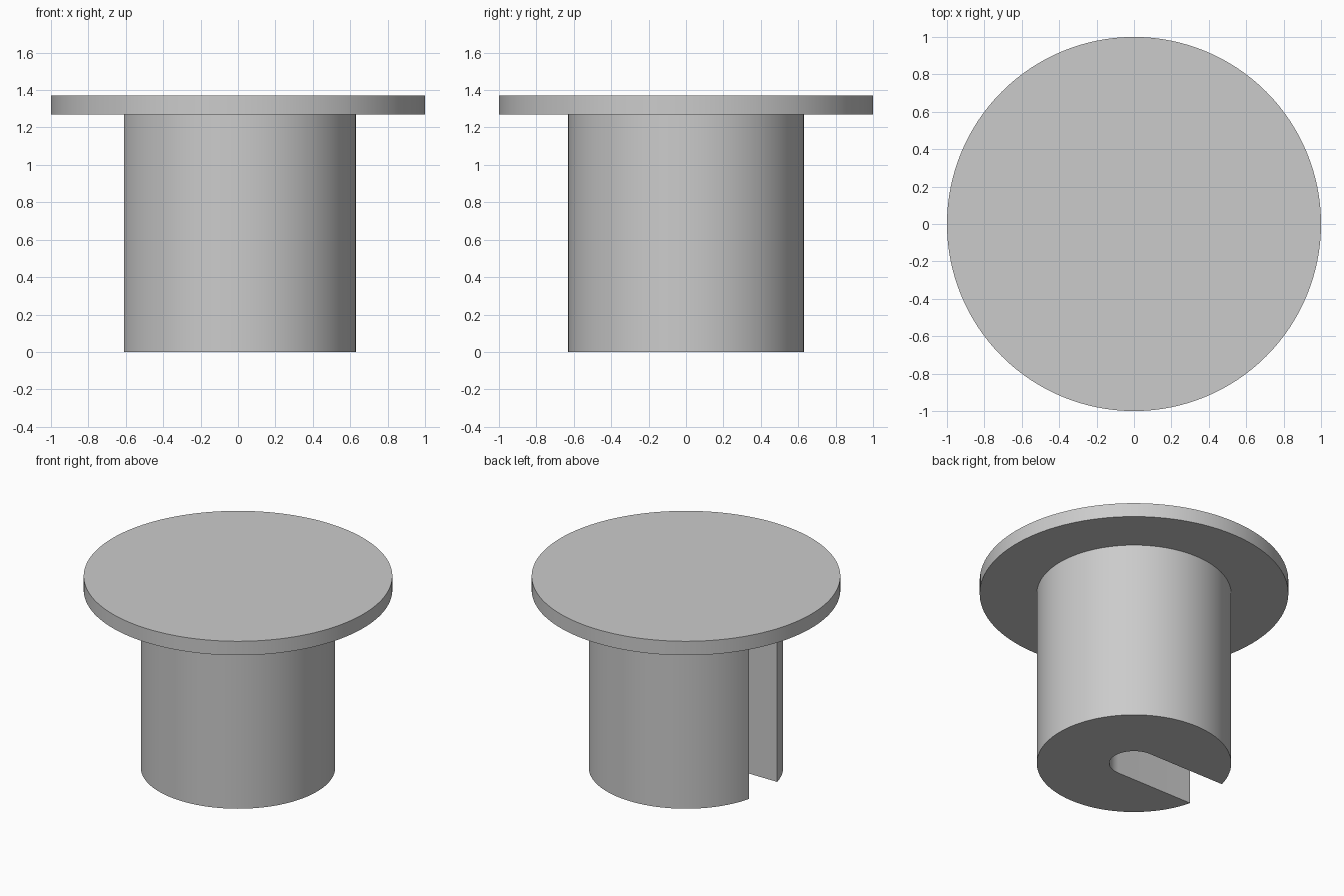
import bpy
import bmesh
from math import asin, cos, pi, radians, sin

default_cube = bpy.data.objects.get("Cube")
if default_cube:
    bpy.data.objects.remove(default_cube, do_unlink=True)

FLANGE_RADIUS, SHAFT_RADIUS, SLOT_RADIUS = 1.0, 0.63, 0.16
SHAFT_TOP, TOTAL_HEIGHT = 1.27, 1.37

grey = bpy.data.materials.new("plain_grey")
grey.use_nodes = True
colour = (0.6, 0.6, 0.6, 1)
grey.diffuse_color = colour
grey.node_tree.nodes["Principled BSDF"].inputs["Base Color"].default_value = colour


def arc(radius, start, end, steps):
    """Points along an arc around the origin, both ends included."""
    angles = [start + (end - start) * i / steps for i in range(steps + 1)]
    return [(radius * cos(a), radius * sin(a)) for a in angles]


def extrude_outline(name, outline, bottom, top):
    """Solid prism from a counter-clockwise outline."""
    bm = bmesh.new()
    base = bm.faces.new([bm.verts.new((x, y, bottom)) for x, y in outline])
    result = bmesh.ops.extrude_face_region(bm, geom=[base], use_keep_orig=True)
    raised = [v for v in result["geom"] if isinstance(v, bmesh.types.BMVert)]
    bmesh.ops.translate(bm, verts=raised, vec=(0, 0, top - bottom))
    bmesh.ops.recalc_face_normals(bm, faces=bm.faces)
    mesh = bpy.data.meshes.new(name)
    bm.to_mesh(mesh)
    bm.free()
    mesh.materials.append(grey)
    obj = bpy.data.objects.new(name, mesh)
    bpy.context.collection.objects.link(obj)
    bpy.ops.object.select_all(action="DESELECT")
    obj.select_set(True)
    bpy.context.view_layer.objects.active = obj
    bpy.ops.object.shade_smooth_by_angle(angle=radians(30))
    return obj


# Shaft with a round-ended slot running from the axis out through the -x side
gap = asin(SLOT_RADIUS / SHAFT_RADIUS)
shaft_outline = arc(SHAFT_RADIUS, gap - pi, pi - gap, 96)
shaft_outline += arc(SLOT_RADIUS, pi / 2, -pi / 2, 32)
extrude_outline("slotted_shaft", shaft_outline, 0, SHAFT_TOP)

# Wide flat disc on top
flange_outline = arc(FLANGE_RADIUS, 0, 2 * pi, 128)[:-1]
extrude_outline("flange_disc", flange_outline, SHAFT_TOP, TOTAL_HEIGHT)
